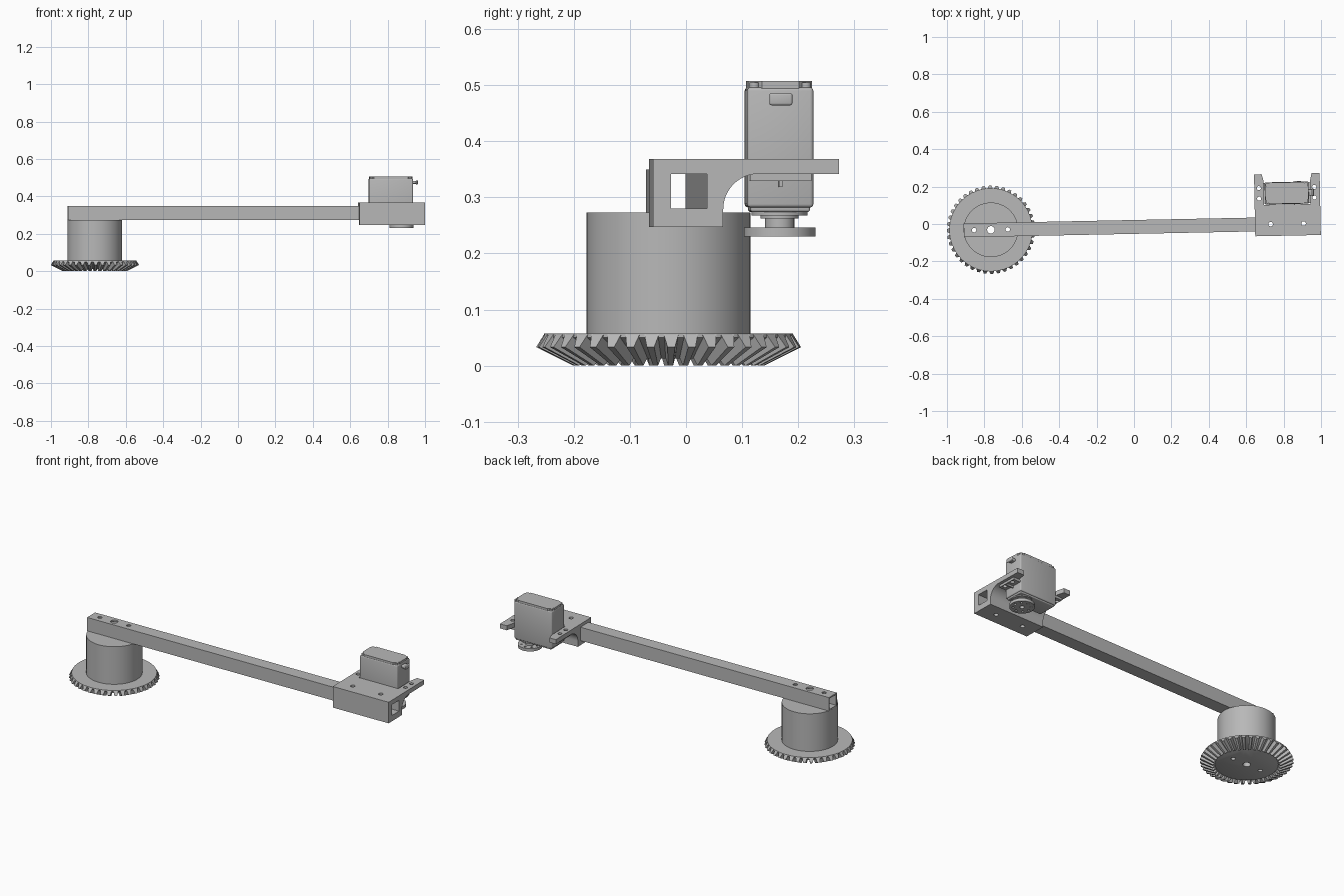
import bpy, bmesh, math
from mathutils import Matrix, Vector

cube = bpy.data.objects.get("Cube")
if cube:
    bpy.data.objects.remove(cube, do_unlink=True)

grey = bpy.data.materials.new("plain grey")
grey.use_nodes = True
colour = (0.48, 0.48, 0.48, 1)
grey.diffuse_color = colour
grey.node_tree.nodes["Principled BSDF"].inputs["Base Color"].default_value = colour

parts = []


def finish(name, bm, keep=True):
    bmesh.ops.recalc_face_normals(bm, faces=bm.faces)
    me = bpy.data.meshes.new(name)
    bm.to_mesh(me)
    bm.free()
    me.materials.append(grey)
    ob = bpy.data.objects.new(name, me)
    bpy.context.collection.objects.link(ob)
    if keep:
        parts.append(ob)
    else:
        ob.hide_render = True
    return ob


def box(name, x, y, z, bevel=0, keep=True):
    bm = bmesh.new()
    bmesh.ops.create_cube(bm, size=1)
    for v in bm.verts:
        v.co = Vector((r[0] if c < 0 else r[1] for c, r in zip(v.co, (x, y, z))))
    if bevel:
        bmesh.ops.bevel(bm, geom=bm.edges[:], offset=bevel, segments=3,
                        profile=0.5, affect='EDGES')
    return finish(name, bm, keep)


def cylinder(name, x, y, z0, z1, r, top=None, sides=48, keep=True):
    bm = bmesh.new()
    bmesh.ops.create_cone(bm, cap_ends=True, segments=sides, radius1=r,
                          radius2=top or r, depth=z1 - z0,
                          matrix=Matrix.Translation((x, y, (z0 + z1) / 2)))
    return finish(name, bm, keep)


def prism(name, points, lo, hi, along_x=False, keep=True):
    bm = bmesh.new()
    place = (lambda p, h: (h, *p)) if along_x else (lambda p, h: (*p, h))
    face = bm.faces.new([bm.verts.new(place(p, lo)) for p in points])
    new = bmesh.ops.extrude_face_region(bm, geom=[face])["geom"]
    shift = Vector(place((0, 0), hi - lo))
    bmesh.ops.translate(bm, vec=shift, verts=[g for g in new if isinstance(g, bmesh.types.BMVert)])
    return finish(name, bm, keep)


def cut(ob, cutters):
    for c in cutters:
        mod = ob.modifiers.new("cut", 'BOOLEAN')
        mod.operation, mod.solver, mod.object = 'DIFFERENCE', 'EXACT', c
    bpy.context.view_layer.update()
    done = ob.evaluated_get(bpy.context.evaluated_depsgraph_get())
    me = bpy.data.meshes.new_from_object(done)
    ob.modifiers.clear()
    ob.data = me
    for c in cutters:
        bpy.data.objects.remove(c, do_unlink=True)


def drill(spots, z0, z1):
    return [cylinder("drill", x, y, z0, z1, r, sides=24, keep=False) for x, y, r in spots]


# Bevel gear, built around the origin: blank, teeth and hub
axle_holes = [(-0.09, 0, 0.012), (0, 0, 0.02), (0.09, 0, 0.012)]
blank = cylinder("gear_blank", 0, 0, 0.013, 0.05, 0.157, 0.222, sides=80)
cut(blank, drill(axle_holes, -0.1, 0.2))
rim = cylinder("gear_rim", 0, 0, 0.05, 0.057, 0.222, sides=80)
cut(rim, drill(axle_holes, -0.1, 0.2))

TEETH = 40
bm = bmesh.new()
# radius, height and half width of each tooth corner pair
section = [(0.221, 0.057, 0.0135), (0.236, 0.033, 0.0065),
           (0.17, 0, 0.0045), (0.157, 0.016, 0.009)]
for i in range(TEETH):
    turn = Matrix.Rotation(math.tau * i / TEETH, 3, 'Z')
    a, b = [[bm.verts.new(turn @ Vector((r, s * w, z))) for r, z, w in section] for s in (-1, 1)]
    bm.faces.new(a)
    bm.faces.new(b)
    for k in range(4):
        n = (k + 1) % 4
        bm.faces.new((a[k], a[n], b[n], b[k]))
finish("gear_teeth", bm)

hub = cylinder("gear_hub", 0, 0, 0.057, 0.273, 0.146, sides=80)
cut(hub, drill(axle_holes, -0.1, 0.4))

# Hollow square arm
arm = box("arm_tube", (-0.145, 1.415), (-0.037, 0.037), (0.273, 0.35))
cut(arm, [box("bore", (-0.3, 1.6), (-0.031, 0.033), (0.28, 0.342), keep=False)]
    + drill(axle_holes, 0.2, 0.4))

# Motor bracket: block with a filleted plate, forked around the motor
R = 0.063
fillet = [(0.125 - R * math.cos(t), 0.279 + R * math.sin(t))
          for t in (math.pi / 2 * i / 12 for i in range(13))]
profile = [(-0.063, 0.247), (0.062, 0.247), *fillet, (0.268, 0.342), (0.268, 0.368), (-0.063, 0.368)]
bracket = prism("motor_bracket", profile, 1.4125, 1.763, along_x=True)
fork = [(1.463, 0.104), (1.71, 0.104), (1.71, 0.225), (1.725, 0.29), (1.447, 0.29), (1.463, 0.23)]
mount_holes = [(x, y, 0.011) for x in (1.437, 1.733) for y in (0.138, 0.194)]
cut(bracket, [prism("fork_gap", fork, 0.2, 0.5, keep=False),
              box("bore", (1.3, 1.9), (-0.031, 0.033), (0.28, 0.342), keep=False)]
    + drill([(1.496, 0, 0.012), (1.672, 0, 0.012)] + mount_holes, 0.2, 0.5))

# Motor case, mounting tabs and lower cover
box("motor_case", (1.468, 1.703), (0.106, 0.224), (0.282, 0.496), 0.006)
tabs = box("motor_tabs", (1.425, 1.746), (0.11, 0.22), (0.329, 0.342))
cut(tabs, drill(mount_holes, 0.3, 0.4))
for name, x in (("left_tab_rib", (1.7, 1.74)), ("right_tab_rib", (1.43, 1.47))):
    box(name, x, (0.162, 0.168), (0.318, 0.33))
box("motor_lower_cover", (1.474, 1.697), (0.112, 0.218), (0.274, 0.29), 0.004)

# Lid with clipped corners and a screw in each
c = 0.024
x0, x1, y0, y1 = 1.47, 1.701, 0.108, 0.222
lid = [(x0 + c, y0), (x1 - c, y0), (x1, y0 + c), (x1, y1 - c),
       (x1 - c, y1), (x0 + c, y1), (x0, y1 - c), (x0, y0 + c)]
prism("motor_lid", lid, 0.49, 0.507)
for x in (x0 + 0.011, x1 - 0.011):
    for y in (y0 + 0.011, y1 - 0.011):
        cylinder("lid_screw", x, y, 0.49, 0.505, 0.009, sides=20)

# Cable outlet
box("cable_outlet", (1.695, 1.722), (0.148, 0.183), (0.467, 0.483), 0.005)
box("cable_collar", (1.72, 1.73), (0.145, 0.186), (0.464, 0.486), 0.004)

# Output shaft and round horn
sx, sy = 1.643, 0.165
cylinder("shaft_boss", sx, sy, 0.268, 0.28, 0.05)
cylinder("shaft_collar", sx, sy, 0.262, 0.27, 0.034)
cylinder("output_shaft", sx, sy, 0.245, 0.264, 0.026)
horn = cylinder("output_horn", sx, sy, 0.23, 0.246, 0.064, sides=64)
ring = [(sx + 0.045 * math.cos(t), sy + 0.045 * math.sin(t), 0.006)
        for t in (math.tau * i / 8 for i in range(8))]
cut(horn, drill(ring + [(sx, sy, 0.012)], 0.2, 0.3))

# Swing the assembly slightly about the gear axis and place it
place = Matrix.Translation((-0.765, -0.031, 0)) @ Matrix.Rotation(math.radians(1.15), 4, 'Z')
bpy.ops.object.select_all(action='DESELECT')
for ob in parts:
    ob.data.transform(place)
    ob.select_set(True)
bpy.context.view_layer.objects.active = parts[0]
bpy.ops.object.shade_smooth_by_angle(angle=math.radians(30))
